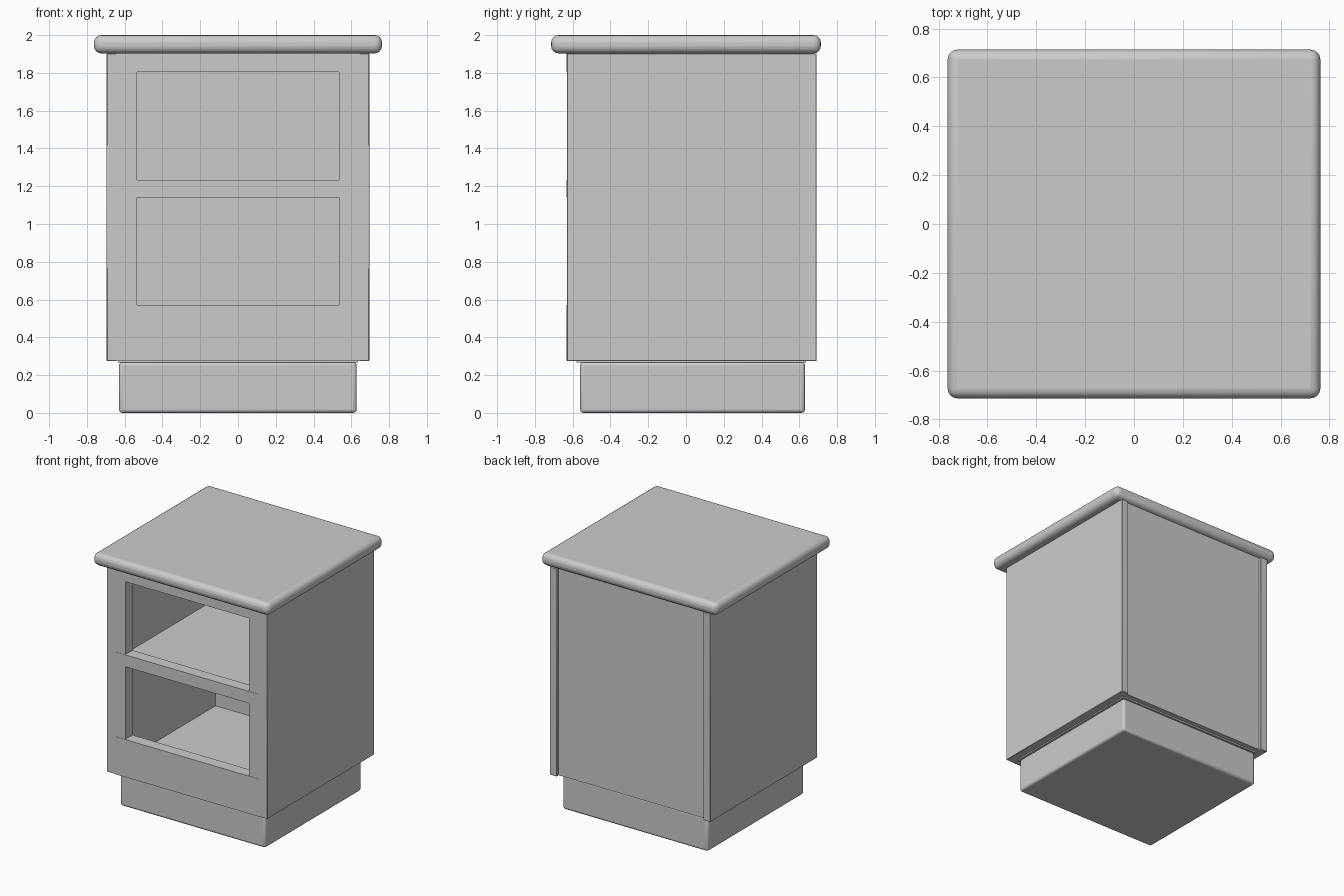
import bpy

if "Cube" in bpy.data.objects:
    bpy.data.objects.remove(bpy.data.objects["Cube"])


def box(name, x, y, z, bevel=0.003, segments=1):
    """Box from (min, max) ranges, with slightly eased edges."""
    bpy.ops.mesh.primitive_cube_add(size=1)
    ob = bpy.context.object
    ob.name = name
    ob.location = [(a + b) / 2 for a, b in (x, y, z)]
    ob.scale = [b - a for a, b in (x, y, z)]
    bpy.ops.object.transform_apply(location=False, rotation=False, scale=True)
    if bevel:
        m = ob.modifiers.new("edge", 'BEVEL')
        m.width = bevel
        m.segments = segments
        bpy.ops.object.shade_smooth_by_angle(angle=0.6)
    return ob


FRONT, BACK = -0.63, 0.692
HALF = 0.695          # half width of carcass
INNER = 0.635         # inner face of the side panels
FRAME_BACK = FRONT + 0.09

# Rounded top and recessed plinth
box("table_top", (-0.763, 0.763), (-0.714, 0.714), (1.903, 2.0), 0.04, 4)
box("plinth", (-0.63, 0.628), (-0.56, 0.63), (0.0, 0.27), 0.018, 3)

# Side panels and front stiles
for s, side in ((-1, "left"), (1, "right")):
    def span(a, b):
        return tuple(sorted((s * a, s * b)))
    box(side + "_side_panel", span(INNER, HALF), (FRONT, BACK), (0.275, 1.903))
    box(side + "_front_stile", span(0.535, INNER + 0.01),
        (FRONT, FRAME_BACK), (0.276, 1.903), 0)

# Front rails, a hair proud of the stiles
for name, z in (("bottom_rail", (0.276, 0.57)),
                ("middle_rail", (1.14, 1.233)),
                ("top_rail", (1.806, 1.903))):
    box(name, (-0.62, 0.62), (FRONT - 0.002, FRAME_BACK), z, 0)

# Back panel, set in between the sides
box("back_panel", (-INNER, INNER), (0.63, 0.672), (0.28, 1.903), 0)

# Cabinet floor and middle shelf
box("cabinet_floor", (-INNER, INNER), (FRONT + 0.05, 0.635), (0.268, 0.325), 0)
box("middle_shelf", (-INNER, INNER), (FRONT + 0.05, 0.635), (1.141, 1.16), 0)
